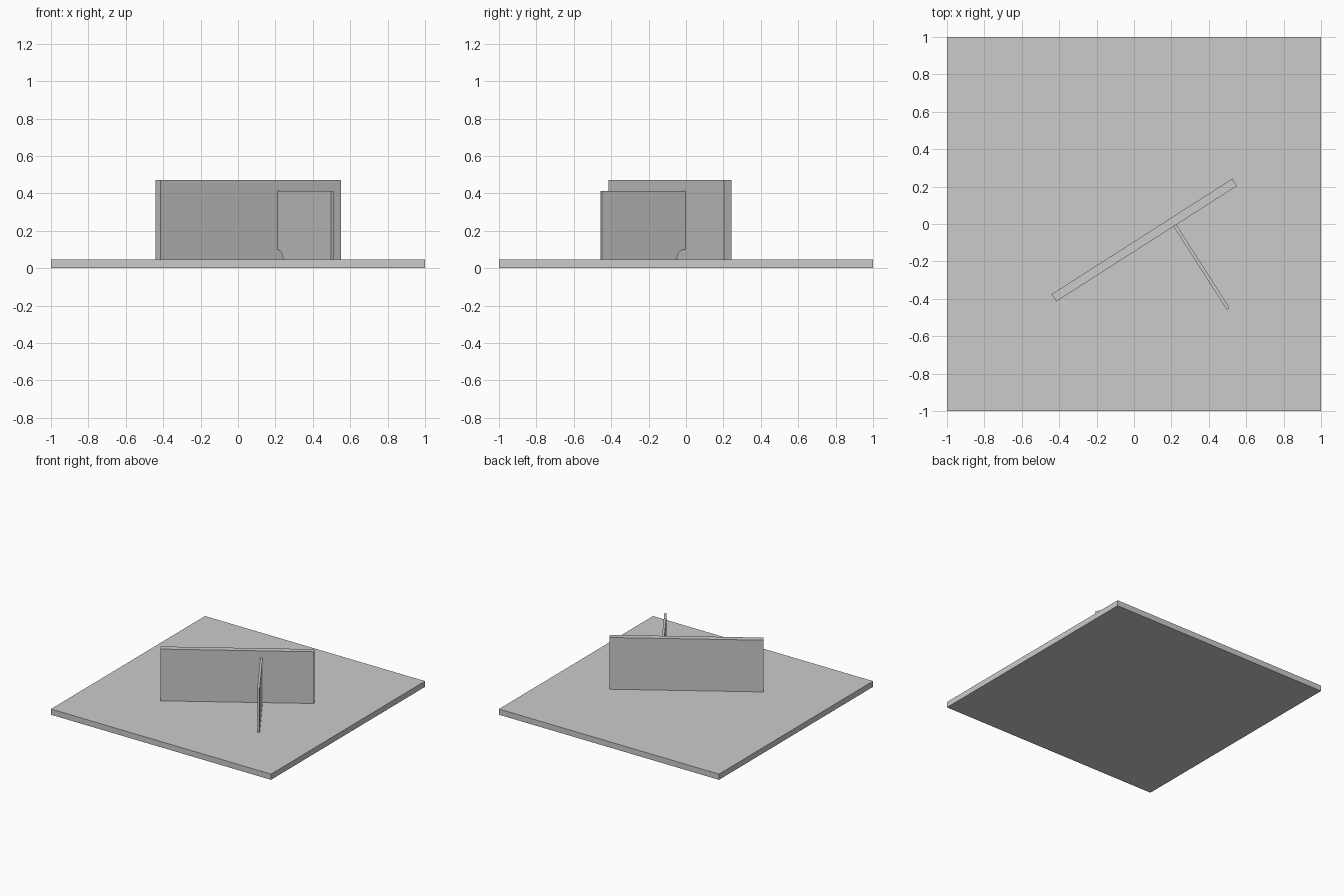
import bpy, bmesh
from math import sin, cos, pi, radians
from mathutils import Matrix

cube = bpy.data.objects.get("Cube")
if cube:
    bpy.data.objects.remove(cube, do_unlink=True)

# One plain steel grey
steel = bpy.data.materials.new("steel_grey")
steel.use_nodes = True
colour = (0.6, 0.6, 0.6, 1)
steel.diffuse_color = colour
steel.node_tree.nodes["Principled BSDF"].inputs["Base Color"].default_value = colour

PLATE_TOP = 0.047


def add_part(name, bm, matrix=Matrix()):
    bmesh.ops.recalc_face_normals(bm, faces=bm.faces)
    mesh = bpy.data.meshes.new(name)
    bm.to_mesh(mesh)
    bm.free()
    mesh.materials.append(steel)
    obj = bpy.data.objects.new(name, mesh)
    obj.matrix_world = matrix
    bpy.context.collection.objects.link(obj)
    return obj


def box(name, size, z_bottom, matrix=Matrix()):
    bm = bmesh.new()
    bmesh.ops.create_cube(bm, size=1)
    bmesh.ops.scale(bm, vec=size, verts=bm.verts)
    bmesh.ops.translate(bm, vec=(0, 0, z_bottom + size[2] / 2), verts=bm.verts)
    return add_part(name, bm, matrix)


# Square base plate
box("base_plate", (2, 2, PLATE_TOP), 0)

# Upright plate, turned on the base
turn = Matrix.Translation((0.055, -0.086, 0)) @ Matrix.Rotation(radians(32.6), 4, "Z")
thickness = 0.046
box("upright_plate", (1.146, thickness, 0.425), PLATE_TOP, turn)

# Thin stiffener square to the upright, with a quarter-round notch in its inner corner
inner, outer, top, radius, width = thickness / 2, 0.551, 0.412, 0.053, 0.018
profile = [(outer, PLATE_TOP), (outer, top), (inner, top)]
steps = 12
for i in range(steps + 1):
    a = pi / 2 * (1 - i / steps)
    profile.append((inner + radius * cos(a), PLATE_TOP + radius * sin(a)))
bm = bmesh.new()
face = bm.faces.new([bm.verts.new((0.18 - width / 2, -n, z)) for n, z in profile])
side = bmesh.ops.extrude_face_region(bm, geom=[face])
moved = [v for v in side["geom"] if isinstance(v, bmesh.types.BMVert)]
bmesh.ops.translate(bm, vec=(width, 0, 0), verts=moved)
add_part("stiffener_plate", bm, turn)
